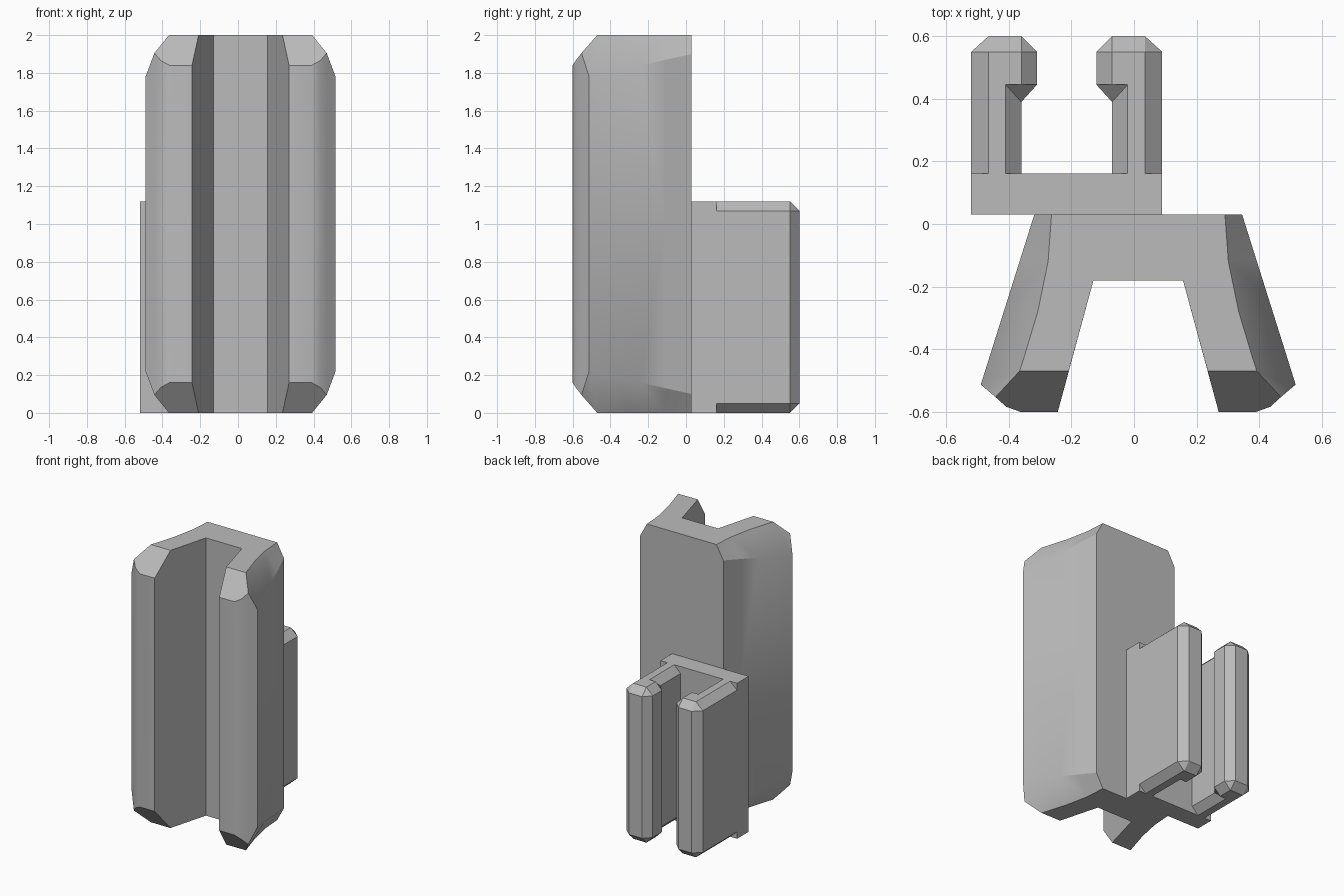
import bpy
import bmesh

cube = bpy.data.objects.get("Cube")
if cube:
    bpy.data.objects.remove(cube, do_unlink=True)

grey = bpy.data.materials.new("plain grey")
grey.use_nodes = True
grey.diffuse_color = (0.5, 0.5, 0.5, 1)
grey.node_tree.nodes["Principled BSDF"].inputs["Base Color"].default_value = (0.5, 0.5, 0.5, 1)


def quarter_part(name, faces, origin):
    """Mesh for the +x, +z quarter, mirrored across both planes at origin."""
    bm = bmesh.new()
    for face in faces:
        bm.faces.new([bm.verts.new(p) for p in face])
    bmesh.ops.remove_doubles(bm, verts=bm.verts, dist=0.0005)
    bmesh.ops.recalc_face_normals(bm, faces=bm.faces)
    mesh = bpy.data.meshes.new(name)
    bm.to_mesh(mesh)
    bm.free()
    mesh.materials.append(grey)
    obj = bpy.data.objects.new(name, mesh)
    bpy.context.collection.objects.link(obj)
    obj.location = origin
    mirror = obj.modifiers.new("Mirror", 'MIRROR')
    mirror.use_axis = (True, False, True)
    bpy.ops.object.select_all(action='DESELECT')
    obj.select_set(True)
    bpy.context.view_layer.objects.active = obj
    bpy.ops.object.modifier_apply(modifier="Mirror")
    # Make sure every normal points outward once the shell is complete
    bm = bmesh.new()
    bm.from_mesh(mesh)
    bmesh.ops.recalc_face_normals(bm, faces=bm.faces)
    bm.to_mesh(mesh)
    bm.free()
    return obj


def mid(p):
    return (p[0], p[1], 0)


def wall(a, b):
    return [mid(a), a, b, mid(b)]


# Channel rail: splayed legs with chamfered ends
back_y, web_y, tip_y = 0.03, -0.18, -0.6
web_in, leg_in = (0.143, web_y, 1), (0.222, -0.47, 1)
front_in, front_out = (0.257, tip_y, 0.84), (0.377, tip_y, 0.84)
round_mid, round_top = (0.422, -0.584, 0.865), (0.456, -0.553, 0.905)

top_edge = [(0.277, back_y, 1), (0.288, -0.12, 1), (0.321, -0.28, 1),
            (0.366, -0.43, 1), (0.379, -0.47, 1)]
side_edge = []
for i in range(5):
    t = i / 4
    side_edge.append((0.332 + 0.171 * t, back_y - 0.543 * t, 0.9 - 0.12 * t))

faces = [
    [(0, back_y, 1), (0, web_y, 1), web_in, leg_in] + top_edge[::-1],
    [(0, back_y, 0), (0, back_y, 1), top_edge[0], side_edge[0], mid(side_edge[0])],
    wall((0, web_y, 1), web_in),
    [mid(web_in), web_in, leg_in, front_in, mid(front_in)],
    wall(front_in, front_out),
    wall(front_out, round_mid),
    wall(round_mid, round_top),
    wall(round_top, side_edge[-1]),
    [leg_in, top_edge[-1], round_top, round_mid, front_out, front_in],
    [top_edge[-1], side_edge[-1], round_top],
]
for i in range(4):
    faces.append(wall(side_edge[i], side_edge[i + 1]))
    faces.append([top_edge[i], top_edge[i + 1], side_edge[i + 1], side_edge[i]])
rail = quarter_part("channel_rail", faces, (0.0135, 0, 1))
bpy.ops.object.shade_smooth_by_angle(angle=0.56)

# Clip arms: hooked outline with a chamfer running round the end faces
clip_x, clip_z = -0.215, 0.56
root, low, high = 0.15, 0.51, 0.56
outline = [(0.305, root), (0.305, 0.55), (0.25, 0.6), (0.145, 0.6),
           (0.095, 0.55), (0.095, 0.445), (0.145, 0.39), (0.145, root)]
inset = [(0.25, root), (0.25, 0.55), (0.25, 0.55), (0.145, 0.55),
         (0.145, 0.55), (0.145, 0.445), (0.195, 0.445), (0.195, root)]
outer = [(x, y, low) for x, y in outline]
inner = [(x, y, high) for x, y in inset]
faces = [list(dict.fromkeys(inner))]
for i in range(7):
    faces.append(wall(outer[i], outer[i + 1]))
    faces.append(list(dict.fromkeys([outer[i], outer[i + 1], inner[i + 1], inner[i]])))
faces.append([mid(outer[0]), outer[0], inner[0], inner[-1], outer[-1], mid(outer[-1])])
quarter_part("clip_arms", faces, (clip_x, 0, clip_z))

# Clip base plate joining the arms to the rail
bpy.ops.mesh.primitive_cube_add(size=1, location=(clip_x, 0.096, clip_z))
base = bpy.context.object
base.name = "clip_base"
base.scale = (0.61, 0.132, 1.12)
base.data.materials.append(grey)
